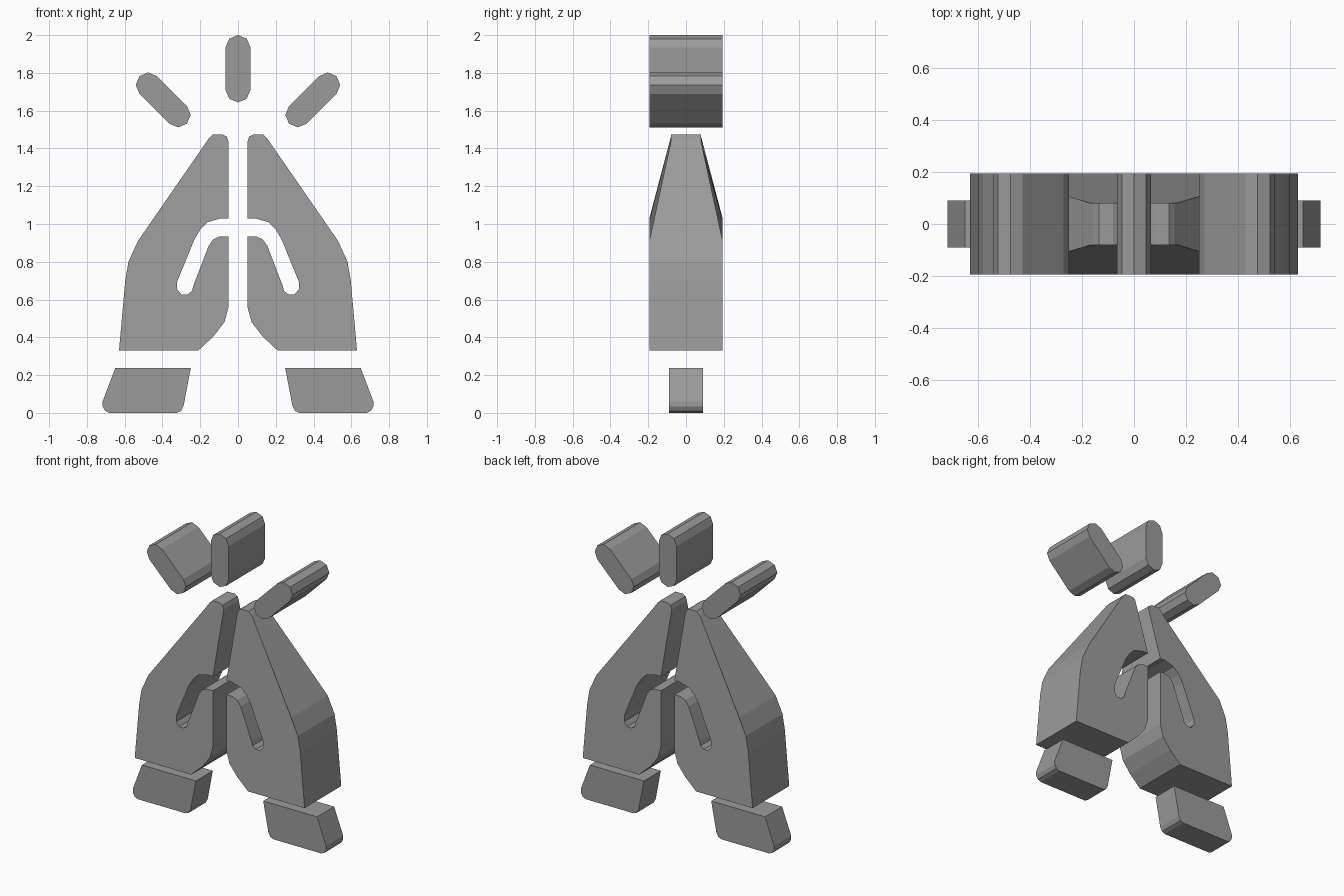
import bpy, bmesh
from math import sin, cos, pi, radians

if "Cube" in bpy.data.objects:
    bpy.data.objects.remove(bpy.data.objects["Cube"])

DEPTH = 0.194      # half depth of hands and rays
TIP_DEPTH = 0.08   # half depth at the fingertips

dark_grey = bpy.data.materials.new("dark_grey")
dark_grey.diffuse_color = (0.33, 0.33, 0.33, 1)
dark_grey.use_nodes = True
dark_grey.node_tree.nodes["Principled BSDF"].inputs["Base Color"].default_value = dark_grey.diffuse_color


def prism(name, profile, depths, mirrored=True):
    """Solid from an x/z outline; each point has its own half depth."""
    bm = bmesh.new()
    n = len(profile)
    front = [bm.verts.new((x, -d, z)) for (x, z), d in zip(profile, depths)]
    back = [bm.verts.new((x, d, z)) for (x, z), d in zip(profile, depths)]
    bm.faces.new(front)
    bm.faces.new(back[::-1])
    for i in range(n):
        j = (i + 1) % n
        bm.faces.new((front[i], back[i], back[j], front[j]))
    bmesh.ops.recalc_face_normals(bm, faces=bm.faces)
    mesh = bpy.data.meshes.new(name)
    bm.to_mesh(mesh)
    bm.free()
    mesh.materials.append(dark_grey)
    obj = bpy.data.objects.new(name, mesh)
    bpy.context.collection.objects.link(obj)
    if mirrored:
        obj.modifiers.new("mirror", 'MIRROR').use_mirror_merge = False


# Hands: tapered fingers, slot beside the thumb
tip = [(0.167, 1.435), (0.155, 1.453), (0.135, 1.473),
       (0.08, 1.473), (0.059, 1.462), (0.05, 1.435)]
slot_top = [(0.05, 1.03), (0.09, 1.03), (0.16, 1.01), (0.20, 0.97), (0.23, 0.92)]
slot_end = [(0.322, 0.695), (0.322, 0.655), (0.30, 0.627),
            (0.268, 0.627), (0.244, 0.645), (0.236, 0.675)]
thumb = [(0.155, 0.885), (0.13, 0.92), (0.095, 0.935), (0.05, 0.935),
         (0.05, 0.56), (0.072, 0.48), (0.13, 0.405), (0.21, 0.33)]
outer = [(0.63, 0.33), (0.597, 0.70), (0.58, 0.80), (0.53, 0.91)]
hand = tip + slot_top + slot_end + thumb + outer
prism("hands", hand, [TIP_DEPTH] * 6 + [DEPTH] * (len(hand) - 6))

# Sleeve cuffs
cuff = [(0.25, 0.237), (0.65, 0.237), (0.717, 0.06), (0.717, 0.035), (0.703, 0.01),
        (0.68, 0.0), (0.325, 0.0), (0.302, 0.01), (0.288, 0.037)]
prism("cuffs", cuff, [0.09] * len(cuff))


# Rays: bars with faceted round ends
def ray(name, x, z, tilt, mirrored):
    r, h = 0.066, 0.112
    pts = []
    for end in (1, -1):
        for k in range(5):
            a = k * pi / 4 + (0 if end == 1 else pi)
            u, v = r * cos(a), end * h + r * sin(a)
            pts.append((x + u * cos(tilt) + v * sin(tilt),
                        z - u * sin(tilt) + v * cos(tilt)))
    prism(name, pts, [DEPTH] * len(pts), mirrored)


ray("middle_ray", 0, 1.822, 0, False)
ray("side_rays", 0.396, 1.657, radians(45), True)
